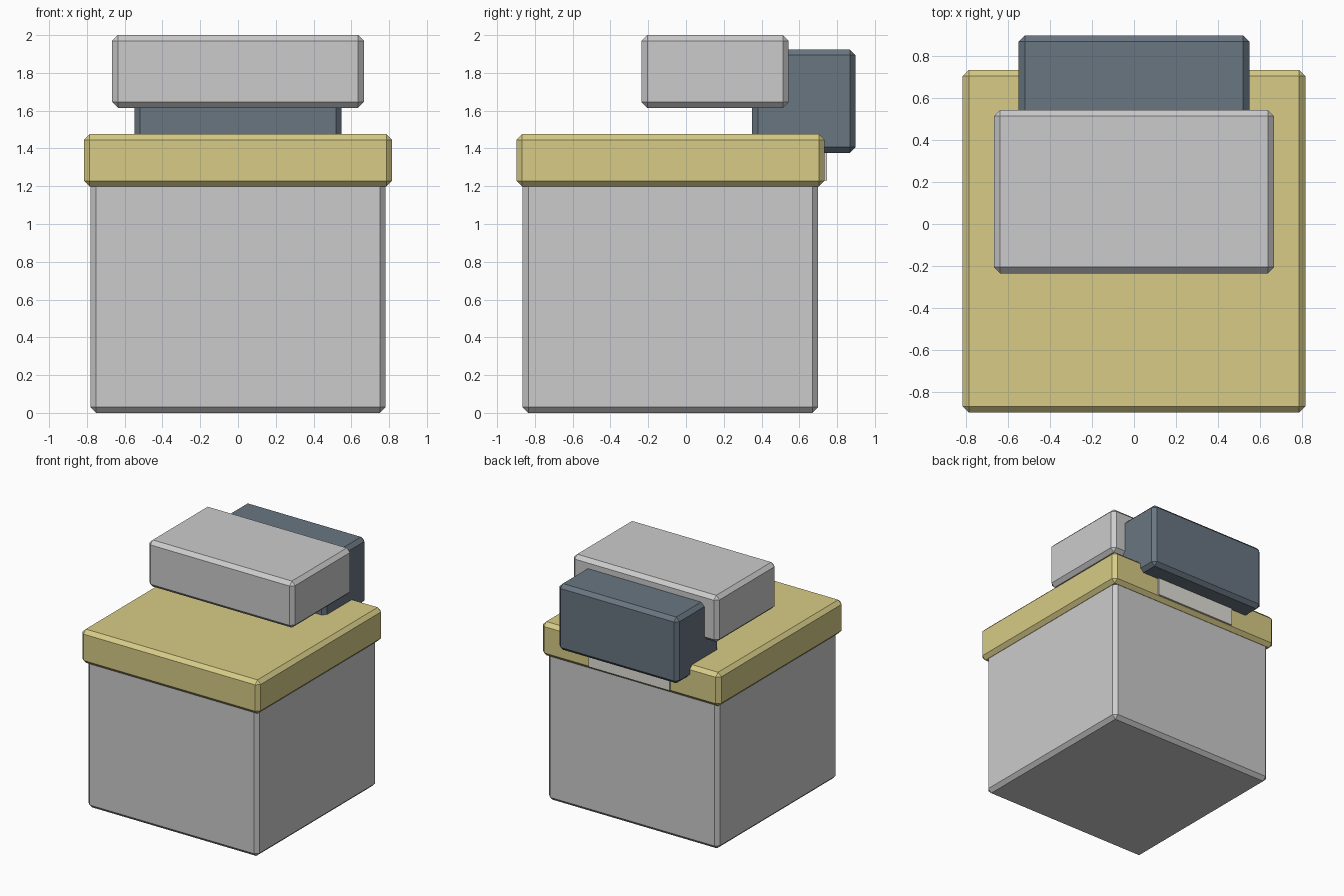
import bpy
import bmesh
from mathutils import Vector

if "Cube" in bpy.data.objects:
    bpy.data.objects.remove(bpy.data.objects["Cube"])


def material(name, color):
    m = bpy.data.materials.new(name)
    m.diffuse_color = (*color, 1)
    m.use_nodes = True
    m.node_tree.nodes["Principled BSDF"].inputs["Base Color"].default_value = m.diffuse_color
    return m


def block(name, lo, hi, chamfer=0.03, mat=None):
    """Box between two corners with single-segment chamfered edges."""
    lo, hi = Vector(lo), Vector(hi)
    mesh = bpy.data.meshes.new(name)
    bm = bmesh.new()
    bmesh.ops.create_cube(bm, size=1)
    bmesh.ops.scale(bm, vec=hi - lo, verts=bm.verts)
    bmesh.ops.translate(bm, vec=(lo + hi) / 2, verts=bm.verts)
    if chamfer:
        bmesh.ops.bevel(bm, geom=bm.edges[:], offset=chamfer, segments=1,
                        affect='EDGES', profile=0.5)
    bm.to_mesh(mesh)
    bm.free()
    obj = bpy.data.objects.new(name, mesh)
    bpy.context.collection.objects.link(obj)
    if mat:
        mesh.materials.append(mat)
    return obj


yellow = material("yellow", (0.68, 0.60, 0.24))
slate = material("slate", (0.14, 0.18, 0.22))
pale = material("pale", (0.75, 0.73, 0.68))

# Large base and its overhanging lid
block("base_block", (-0.782, -0.865, 0), (0.782, 0.70, 1.23))
block("lid_slab", (-0.815, -0.897, 1.198), (0.815, 0.733, 1.476), mat=yellow)

# Pale plate on the back of the lid
block("back_plate", (-0.37, 0.70, 1.23), (0.37, 0.747, 1.44), 0, pale)

# Rear upright block carrying the raised top block
block("rear_block", (-0.548, 0.35, 1.377), (0.548, 0.897, 1.924), mat=slate)
block("top_block", (-0.666, -0.235, 1.615), (0.666, 0.543, 2.0))
